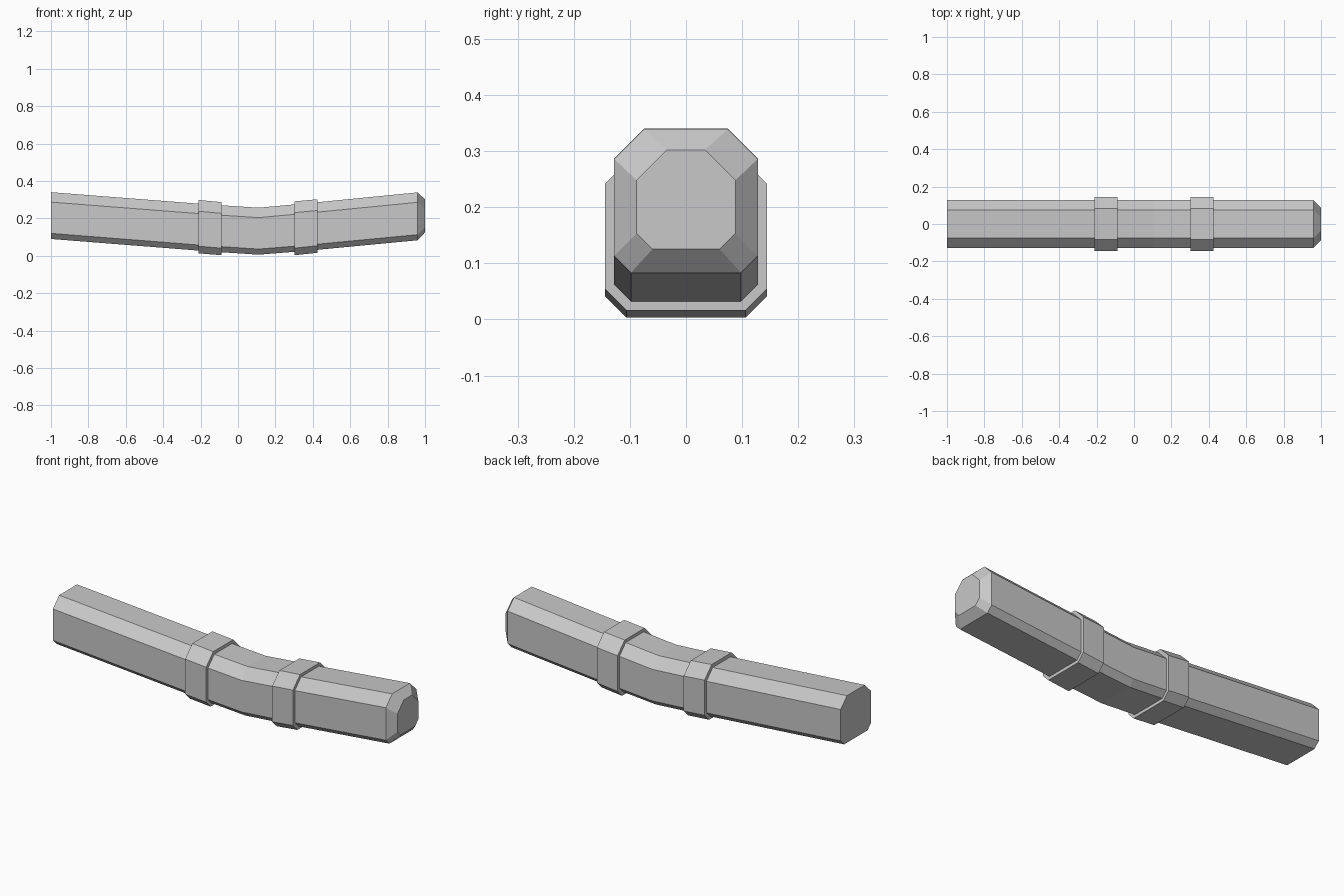
import bpy
import bmesh

cube = bpy.data.objects.get("Cube")
if cube:
    bpy.data.objects.remove(cube, do_unlink=True)

grey = bpy.data.materials.new("plain grey")
grey.use_nodes = True
colour = (0.58, 0.58, 0.58, 1)
grey.diffuse_color = colour
grey.node_tree.nodes["Principled BSDF"].inputs["Base Color"].default_value = colour


def section(x, half, low, high, chamfer_low, chamfer_high):
    """Upright eight-sided section with larger chamfers at the top."""
    right = [(half - chamfer_low, low), (half, low + chamfer_low),
             (half, high - chamfer_high), (half - chamfer_high, high)]
    left = [(-y, z) for y, z in reversed(right)]
    return [(x, y, z) for y, z in right + left]


def loft(name, sections):
    """Bridge consecutive sections and cap both ends."""
    bm = bmesh.new()
    rings = [[bm.verts.new(p) for p in s] for s in sections]
    for a, b in zip(rings, rings[1:]):
        for i in range(len(a)):
            j = (i + 1) % len(a)
            bm.faces.new((a[i], a[j], b[j], b[i]))
    bm.faces.new(rings[0])
    bm.faces.new(rings[-1])
    bmesh.ops.recalc_face_normals(bm, faces=bm.faces)
    mesh = bpy.data.meshes.new(name)
    bm.to_mesh(mesh)
    bm.free()
    mesh.materials.append(grey)
    obj = bpy.data.objects.new(name, mesh)
    bpy.context.collection.objects.link(obj)


# Bent bar: x, bottom and top along its length, then the bevelled tip
path = [(-1, 0.09, 0.34), (-0.15, 0.023, 0.274), (0.11, 0.006, 0.257),
        (0.36, 0.026, 0.28), (0.96, 0.083, 0.339)]
bar = [section(x, 0.128, low, high, 0.03, 0.053) for x, low, high in path]
bar.append(section(1, 0.088, 0.125, 0.302, 0.028, 0.054))
loft("bent_bar", bar)

# Raised collars either side of the bend
collars = {
    "right_collar": [(-0.21, 0.013, 0.298), (-0.087, 0.003, 0.287)],
    "left_collar": [(0.302, 0.003, 0.291), (0.424, 0.016, 0.302)],
}
for name, ends in collars.items():
    loft(name, [section(x, 0.144, low, high, 0.038, 0.06) for x, low, high in ends])
